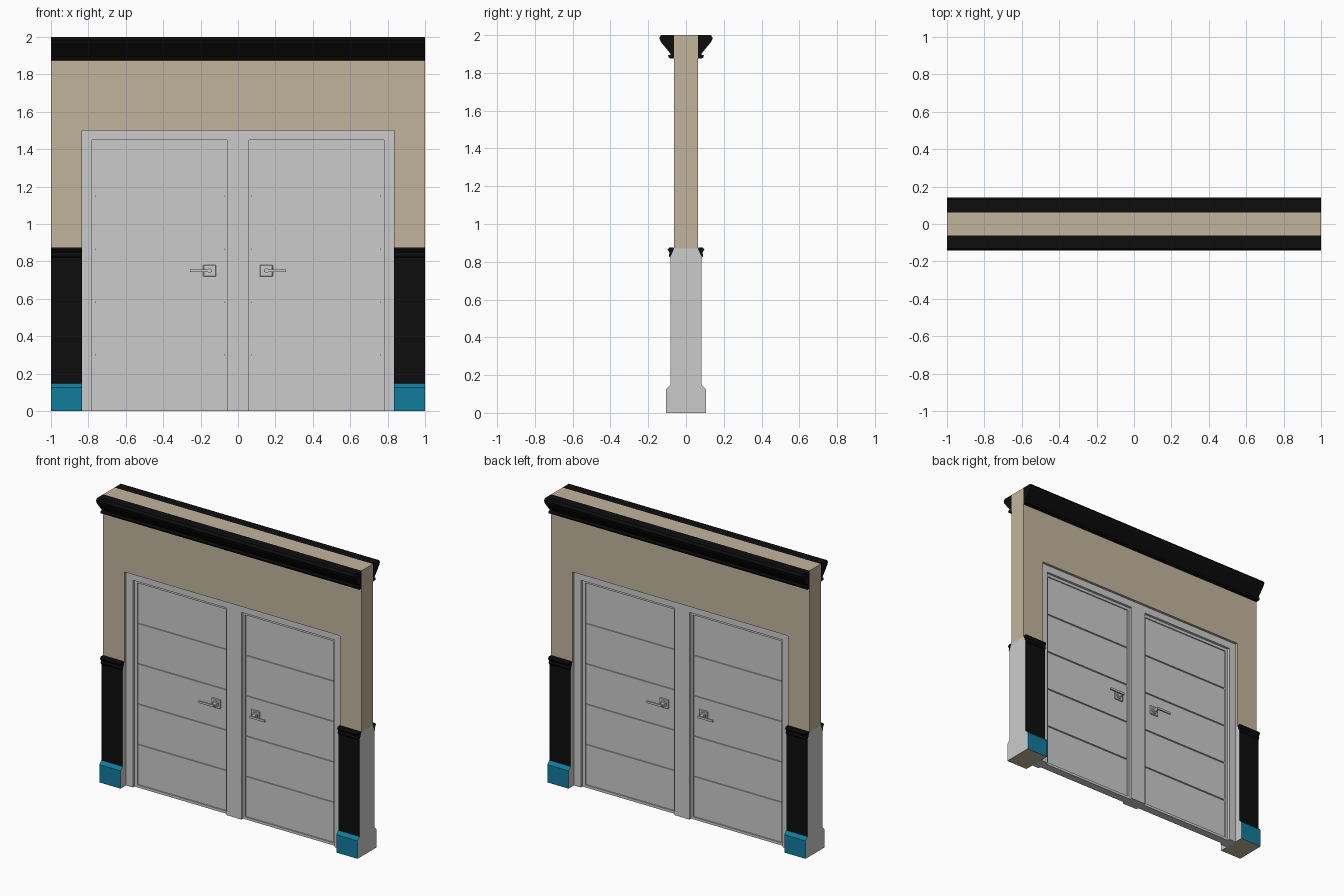
import bpy, bmesh, math
from mathutils import Matrix

if "Cube" in bpy.data.objects:
    bpy.data.objects.remove(bpy.data.objects["Cube"])


def material(name, rgb):
    m = bpy.data.materials.new(name)
    m.diffuse_color = (*rgb, 1)
    m.use_nodes = True
    m.node_tree.nodes["Principled BSDF"].inputs["Base Color"].default_value = m.diffuse_color
    return m


BEIGE = material("beige_plaster", (0.54, 0.46, 0.33))
BLACK = material("black_trim", (0.004, 0.004, 0.004))
BLUE = material("blue_base", (0.005, 0.2, 0.33))


def finish(name, bm, mat=None, mirror=""):
    bmesh.ops.recalc_face_normals(bm, faces=bm.faces[:])
    me = bpy.data.meshes.new(name)
    bm.to_mesh(me)
    bm.free()
    ob = bpy.data.objects.new(name, me)
    bpy.context.collection.objects.link(ob)
    if mat:
        me.materials.append(mat)
    if mirror:
        mod = ob.modifiers.new("mirror", 'MIRROR')
        mod.use_axis = ("x" in mirror, "y" in mirror, False)
        mod.use_mirror_merge = False
    return ob


def prism(name, pts, a, b, axis, mat=None, mirror=""):
    """Extrude (y,z) points along x, or (x,z) points along y."""
    bm = bmesh.new()
    place = (lambda p: (a, p[0], p[1])) if axis == "x" else (lambda p: (p[0], a, p[1]))
    face = bm.faces.new([bm.verts.new(place(p)) for p in pts])
    ext = bmesh.ops.extrude_face_region(bm, geom=[face])
    verts = [g for g in ext["geom"] if isinstance(g, bmesh.types.BMVert)]
    bmesh.ops.translate(bm, verts=verts, vec=(b - a, 0, 0) if axis == "x" else (0, b - a, 0))
    return finish(name, bm, mat, mirror)


def box(name, x0, x1, y0, y1, z0, z1, mirror=""):
    return prism(name, [(x0, z0), (x1, z0), (x1, z1), (x0, z1)], y0, y1, "y", None, mirror)


def disc(name, x, z, r, y0, y1, mirror):
    bm = bmesh.new()
    mat = Matrix.Translation((x, (y0 + y1) / 2, z)) @ Matrix.Rotation(math.pi / 2, 4, 'X')
    bmesh.ops.create_cone(bm, cap_ends=True, segments=24, radius1=r, radius2=r,
                          depth=abs(y1 - y0), matrix=mat)
    ob = finish(name, bm, None, mirror)
    bpy.ops.object.select_all(action='DESELECT')
    ob.select_set(True)
    bpy.context.view_layer.objects.active = ob
    bpy.ops.object.shade_smooth_by_angle(angle=math.radians(35))
    return ob


# upper wall: an arch around the door opening
W, H = 0.835, 1.5
prism("upper_wall", [(-1, 0.87), (-W, 0.87), (-W, H), (W, H), (W, 0.87),
                     (1, 0.87), (1, 2), (-1, 2)], -0.0625, 0.0625, "y", BEIGE)

# lower wall with skirting: grey ends, black panels, blue base
half = [(0.105, 0), (0.105, 0.125), (0.083, 0.147), (0.083, 0.825), (0.0625, 0.87)]
low = prism("lower_wall", half + [(-y, z) for y, z in reversed(half)], W, 1, "x", None, "x")
for m in (None, BLACK, BLUE, BEIGE):
    low.data.materials.append(m)
for p in low.data.polygons:
    if abs(p.normal.x) > 0.9:
        p.material_index = 0
    elif p.normal.z < -0.9:
        p.material_index = 3
    else:
        p.material_index = 2 if p.center.z < 0.147 else 1

# chair rail and crown moulding
prism("chair_rail", [(0.0625, 0.87), (0.066, 0.875), (0.09, 0.875), (0.097, 0.864),
                     (0.088, 0.848), (0.09, 0.83), (0.083, 0.82), (0.083, 0.825)],
      W, 1, "x", BLACK, "xy")
prism("crown_moulding", [(0.0625, 2), (0.132, 2), (0.142, 1.985), (0.135, 1.967),
                         (0.085, 1.905), (0.08, 1.898), (0.095, 1.892), (0.09, 1.878),
                         (0.0625, 1.875)], -1, 1, "x", BLACK, "y")

# door frame with centre post
FI, P, T = 0.78, 0.058, 1.45
prism("door_frame", [(-W, 0), (-FI, 0), (-FI, T), (-P, T), (-P, 0), (P, 0), (P, T),
                     (FI, T), (FI, 0), (W, 0), (W, H), (-W, H)], -0.045, 0.045, "y")

# door stops around each leaf
D0, D1, DB, DT, S = 0.075, 0.76, 0.018, 1.43, 0.028
box("stop_inner", P, D0, -S, S, 0, T, "x")
box("stop_outer", D1, FI, -S, S, 0, T, "x")
box("stop_top", D0, D1, -S, S, DT, T, "x")
box("stop_bottom", D0, D1, -S, S, 0, DB, "x")

# door leaves: recessed core plus five panels leaving grooves
box("door_core", D0, D1, -0.013, 0.013, DB, DT, "x")
step, gap = (DT - DB) / 5, 0.004
for i in range(5):
    z0 = DB + i * step + (gap if i else 0)
    z1 = DB + (i + 1) * step - (gap if i < 4 else 0)
    box(f"door_panel_{i + 1}", D0, D1, -0.02, 0.02, z0, z1, "x")

# lever handles, both leaves and both sides
HX, HZ = 0.152, 0.75
rose = box("handle_plate", HX - 0.034, HX + 0.034, -0.029, -0.018, HZ - 0.032, HZ + 0.032, "xy")
bev = rose.modifiers.new("bevel", 'BEVEL')
bev.width, bev.segments = 0.003, 1
disc("handle_collar", HX, HZ, 0.022, -0.037, -0.027, "xy")
disc("handle_neck", HX, HZ, 0.012, -0.064, -0.035, "xy")
box("handle_lever", HX - 0.012, 0.257, -0.072, -0.061, HZ - 0.007, HZ + 0.007, "xy")
